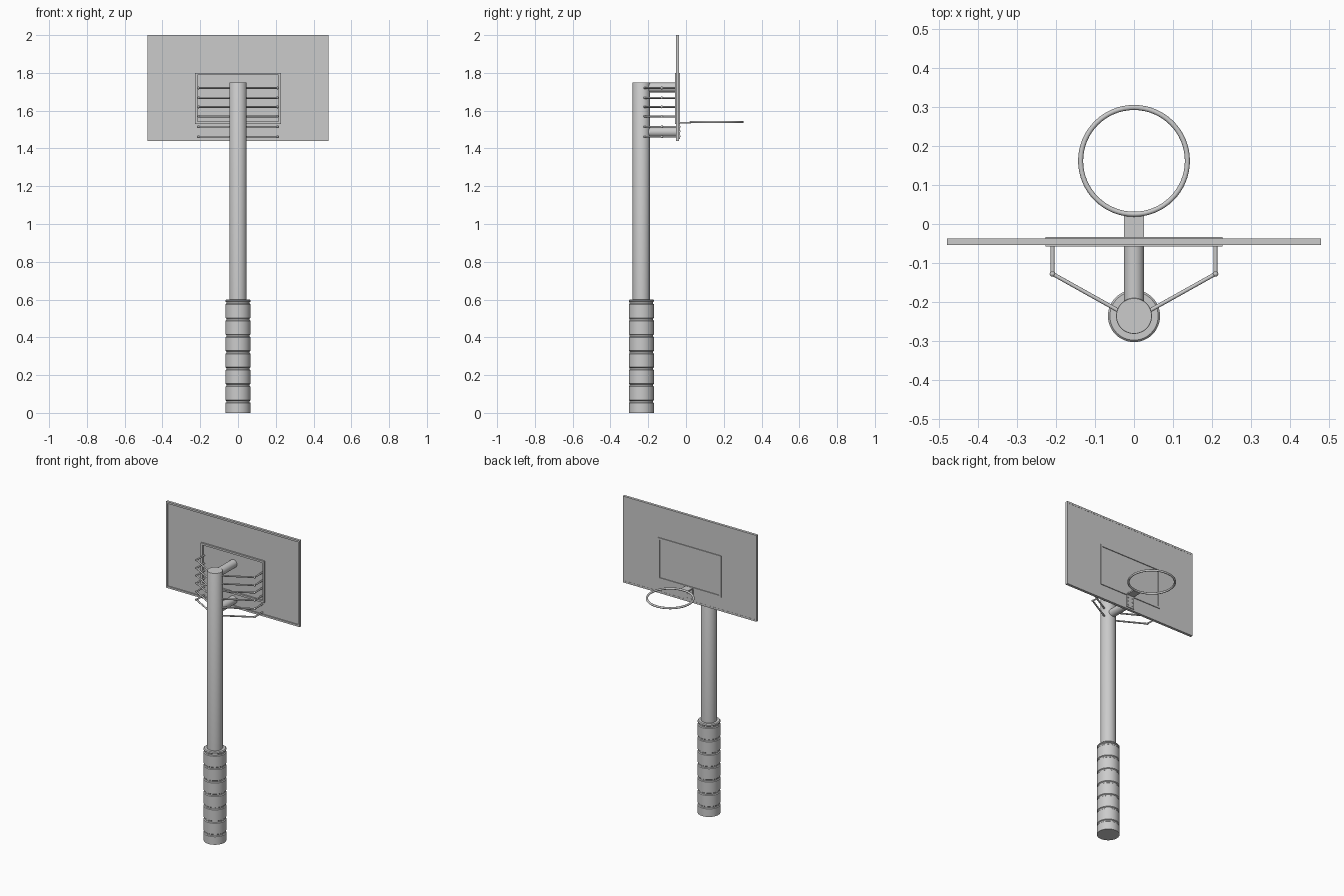
import bpy, math
from mathutils import Vector

if "Cube" in bpy.data.objects:
    bpy.data.objects.remove(bpy.data.objects["Cube"])

POLE_Y = -0.236


def smooth(ob):
    bpy.ops.object.select_all(action='DESELECT')
    ob.select_set(True)
    bpy.context.view_layer.objects.active = ob
    bpy.ops.object.shade_smooth_by_angle(angle=math.radians(35))


def mesh(name, verts, faces):
    me = bpy.data.meshes.new(name)
    me.from_pydata(verts, [], faces)
    ob = bpy.data.objects.new(name, me)
    bpy.context.collection.objects.link(ob)
    return ob


def box(name, x0, x1, y0, y1, z0, z1):
    bpy.ops.mesh.primitive_cube_add(size=1, location=((x0 + x1) / 2, (y0 + y1) / 2, (z0 + z1) / 2))
    ob = bpy.context.object
    ob.name = name
    ob.scale = (x1 - x0, y1 - y0, z1 - z0)
    return ob


def tube(name, a, b, r, sides=12):
    a, b = Vector(a), Vector(b)
    bpy.ops.mesh.primitive_cylinder_add(vertices=sides, radius=r, depth=(b - a).length, location=(a + b) / 2)
    ob = bpy.context.object
    ob.name = name
    ob.rotation_euler = (b - a).to_track_quat('Z', 'Y').to_euler()
    smooth(ob)
    return ob


def lathe(name, profile, y, n=48):
    verts = [(r * math.cos(2 * math.pi * i / n), y + r * math.sin(2 * math.pi * i / n), z)
             for r, z in profile for i in range(n)]
    faces = [(k * n + i, k * n + (i + 1) % n, (k + 1) * n + (i + 1) % n, (k + 1) * n + i)
             for k in range(len(profile) - 1) for i in range(n)]
    last = (len(profile) - 1) * n
    faces += [tuple(reversed(range(n))), tuple(range(last, last + n))]
    ob = mesh(name, verts, faces)
    smooth(ob)
    return ob


def frame(name, x, z0, z1, y0, y1, w):
    # rectangular picture frame of bar width w
    loops = [[(-x + d, z0 + d), (x - d, z0 + d), (x - d, z1 - d), (-x + d, z1 - d)] for d in (0, w)]
    verts = [(px, y, pz) for y in (y0, y1) for loop in loops for px, pz in loop]
    faces = []
    for i in range(4):
        j = (i + 1) % 4
        faces += [(i, j, 4 + j, 4 + i), (8 + j, 8 + i, 12 + i, 12 + j),
                  (j, i, 8 + i, 8 + j), (4 + i, 4 + j, 12 + j, 12 + i)]
    return mesh(name, verts, faces)


# padded sleeve with seven strap grooves
R = 0.067
profile = [(R, 0)]
for k in range(7):
    z = 0.06 + 0.087 * k
    profile += [(R, z - 0.008), (R - 0.005, z - 0.004), (R - 0.005, z + 0.004), (R, z + 0.008)]
profile += [(R, 0.595), (R - 0.005, 0.6)]
lathe("base_padding", profile, POLE_Y)

# upright pole
lathe("pole", [(0.046, 0.59), (0.046, 1.748), (0.045, 1.75)], POLE_Y)

# backboard: panel with raised lip on the rear
box("backboard_panel", -0.475, 0.475, -0.047, -0.038, 1.445, 1.995)
frame("backboard_rim", 0.48, 1.44, 2.0, -0.054, -0.037, 0.012)
frame("target_frame", 0.227, 1.53, 1.80, -0.058, -0.033, 0.012)

# horizontal support arms
for name, z in (("upper_arm", 1.722), ("lower_arm", 1.487)):
    tube(name, (0, POLE_Y + 0.02, z), (0, -0.045, z), 0.026, 32)

# bent ladder rungs on both sides
for z in (1.72, 1.668, 1.62, 1.57, 1.515, 1.462):
    for s in (-1, 1):
        corner = (s * 0.209, -0.128, z)
        tube("rung_brace", (s * 0.03, -0.228, z), corner, 0.005)
        tube("rung_end", corner, (s * 0.209, -0.045, z), 0.005)
        bpy.ops.mesh.primitive_uv_sphere_add(segments=12, ring_count=8, radius=0.0075, location=corner)
        bpy.context.object.name = "rung_joint"
        smooth(bpy.context.object)

# hoop
bpy.ops.mesh.primitive_torus_add(location=(0, 0.162, 1.54), major_radius=0.137, minor_radius=0.0065,
                                 major_segments=64, minor_segments=12)
bpy.context.object.name = "hoop"
smooth(bpy.context.object)

# hoop bracket: shelf, wall plate and bolts
box("bracket_shelf", -0.026, 0.026, -0.04, 0.026, 1.532, 1.54)
box("bracket_wall_plate", -0.026, 0.026, -0.04, -0.032, 1.45, 1.536)
for x in (-0.015, 0.015):
    for z in (1.465, 1.49, 1.515):
        tube("bracket_bolt", (x, -0.034, z), (x, -0.029, z), 0.004, 8)
